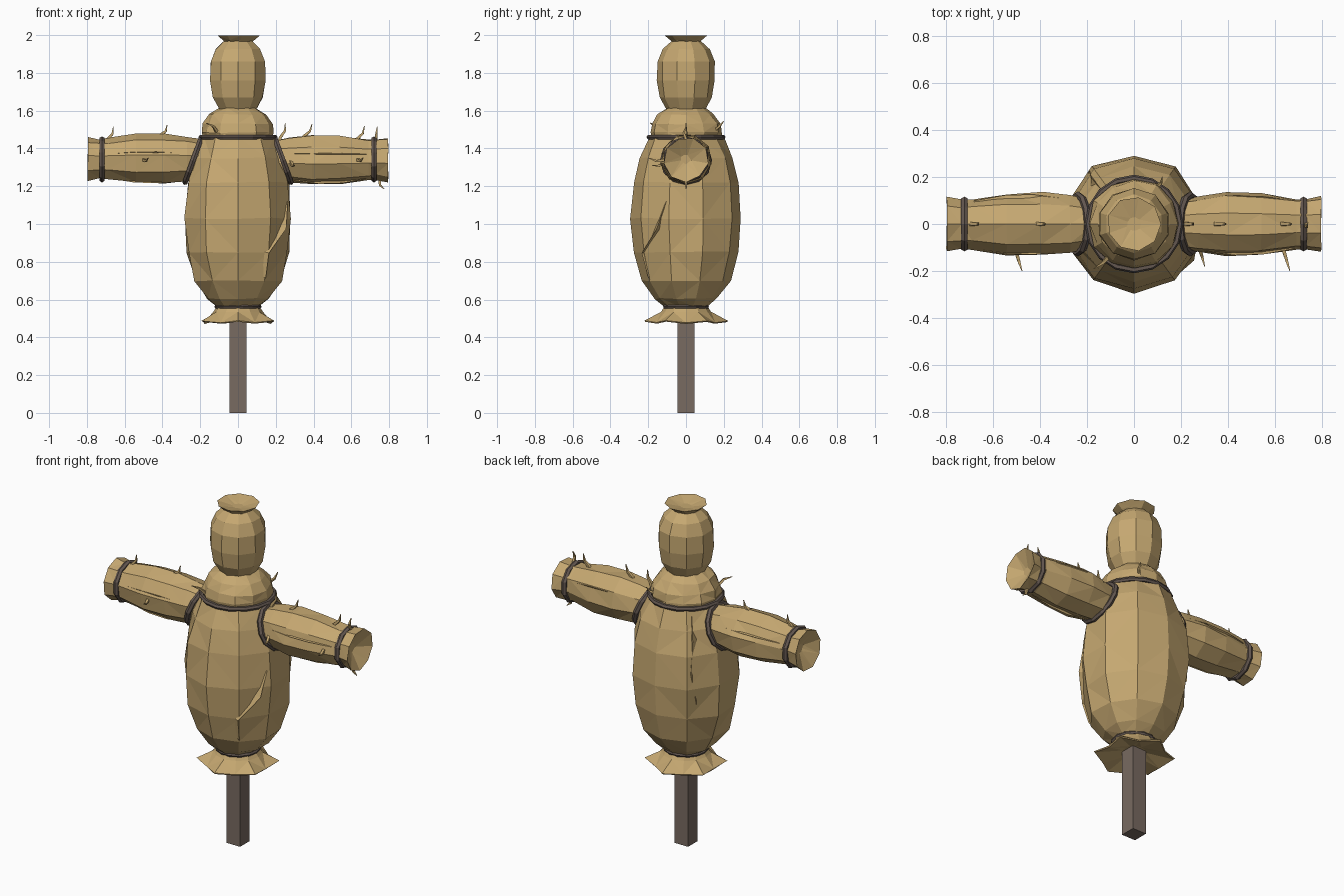
import bpy, bmesh, math, random
from mathutils import Vector, Matrix

if "Cube" in bpy.data.objects:
    bpy.data.objects.remove(bpy.data.objects["Cube"])

random.seed(4)


def material(name, rgb):
    m = bpy.data.materials.new(name)
    m.diffuse_color = (*rgb, 1)
    m.use_nodes = True
    m.node_tree.nodes["Principled BSDF"].inputs["Base Color"].default_value = m.diffuse_color
    return m


BURLAP = material("tan burlap", (0.56, 0.39, 0.165))
ROPE = material("dark rope", (0.125, 0.095, 0.08))
WOOD = material("brown wood", (0.19, 0.145, 0.12))


def finish(name, bm, mat):
    bmesh.ops.recalc_face_normals(bm, faces=bm.faces)
    me = bpy.data.meshes.new(name)
    bm.to_mesh(me)
    bm.free()
    me.materials.append(mat)
    ob = bpy.data.objects.new(name, me)
    bpy.context.collection.objects.link(ob)
    return ob


def lathe(name, profile, sides=10, jitter=0.0, star=(), place=Matrix(), turn=0.0, tri=True):
    """Faceted lathe of (radius, height); rings listed in star have alternating radii."""
    bm = bmesh.new()
    rings = []
    for i, (r, h) in enumerate(profile):
        ring = []
        for k in range(sides):
            a = math.tau * k / sides + turn
            rr = r + random.uniform(-jitter, jitter)
            hh = h + random.uniform(-jitter, jitter) * 0.5
            if i in star:
                rr *= 1.1 if k % 2 else 0.9
                hh += 0.006 if k % 2 else -0.004
            ring.append(bm.verts.new(place @ Vector((rr * math.cos(a), rr * math.sin(a), hh))))
        rings.append(ring)
    for lo, hi in zip(rings, rings[1:]):
        for k in range(sides):
            n = (k + 1) % sides
            bm.faces.new((lo[k], lo[n], hi[n], hi[k]))
    bm.faces.new(rings[0])
    bm.faces.new(rings[-1])
    if tri:
        bmesh.ops.triangulate(bm, faces=[f for f in bm.faces if len(f.verts) == 4])
    return finish(name, bm, BURLAP)


def rope(name, center, radius, tube, tilt=0.0, major=14):
    """Low-poly rope loop, tilted about y."""
    bpy.ops.mesh.primitive_torus_add(location=center, rotation=(0, tilt, 0), major_radius=radius,
                                     minor_radius=tube, major_segments=major, minor_segments=6)
    ob = bpy.context.object
    ob.name = name
    ob.data.materials.append(ROPE)


def fold(name, points, width, height):
    """Leaf-shaped raised crease along (position, outward normal) points."""
    bm = bmesh.new()
    rows = []
    last = len(points) - 1
    for i, (p, n) in enumerate(points):
        along = points[min(i + 1, last)][0] - points[max(i - 1, 0)][0]
        side = along.cross(n).normalized()
        w = 0.15 if i in (0, last) else 1
        rows.append([bm.verts.new(v) for v in (
            p - side * width * w - n * 0.02,
            p + side * width * w * 0.4 + n * height * w,
            p + side * width * w * 0.6 - n * 0.02)])
    for a, b in zip(rows, rows[1:]):
        for k in range(3):
            n = (k + 1) % 3
            bm.faces.new((a[k], a[n], b[n], b[k]))
    bm.faces.new(rows[0])
    bm.faces.new(rows[-1])
    finish(name, bm, BURLAP)


def straw(name, base, tip, sag=0.012):
    """Curved tapering stalk."""
    a, b = Vector(base), Vector(tip)
    d = (b - a).normalized()
    bend = Vector((1, 0, 0)).cross(d) if abs(d.x) < 0.3 else Vector((0, 1, 0)).cross(d)
    pts = [a - d * 0.02, a, (a + b) / 2 + bend.normalized() * sag, b]
    bm = bmesh.new()
    u = d.orthogonal().normalized()
    v = d.cross(u)
    rings = [[bm.verts.new(p + r * (u * x + v * y)) for x, y in ((1, 0), (0, 1), (-1, 0), (0, -1))]
             for p, r in zip(pts, (0.012, 0.011, 0.008, 0.002))]
    for lo, hi in zip(rings, rings[1:]):
        for k in range(4):
            n = (k + 1) % 4
            bm.faces.new((lo[k], lo[n], hi[n], hi[k]))
    bm.faces.new(rings[0])
    bm.faces.new(rings[-1])
    finish(name, bm, BURLAP)


# Post
bpy.ops.mesh.primitive_cube_add(size=1, location=(0, 0, 0.28))
post = bpy.context.object
post.name = "post"
post.scale = (0.09, 0.09, 0.56)
post.data.materials.append(WOOD)

# Stuffed body
BODY = [(0.11, 0.56), (0.165, 0.605), (0.238, 0.70), (0.28, 0.85), (0.297, 1.03),
        (0.282, 1.22), (0.25, 1.35), (0.195, 1.46)]
lathe("body", BODY, 10, 0.008, turn=math.pi / 2)

# Flared hem under the body
lathe("hem", [(0.105, 0.575), (0.13, 0.535), (0.2, 0.482), (0.195, 0.476), (0.06, 0.51)], 12, 0.003, star=(2, 3))

# Gathered collar
lathe("collar", [(0.185, 1.45), (0.192, 1.485), (0.183, 1.53), (0.15, 1.58), (0.105, 1.612)], 12, 0.007)

# Head with tied tuft
lathe("head", [(0.10, 1.605), (0.138, 1.67), (0.153, 1.76), (0.151, 1.86), (0.125, 1.925), (0.078, 1.967)],
      10, 0.003, turn=math.pi / 2, tri=False)
lathe("head_tuft", [(0.07, 1.96), (0.085, 1.973), (0.115, 1.998), (0.03, 1.978)], 9, 0.002)

# Body and base ropes
rope("chest_rope", (0, 0, 1.46), 0.195, 0.014, major=16)
rope("hem_rope", (0, 0, 0.562), 0.113, 0.012)

# Arms, cuffs and shoulder ropes on both sides
ARM = [(0.10, 0.17), (0.12, 0.27), (0.135, 0.39), (0.132, 0.54), (0.11, 0.69), (0.108, 0.73),
       (0.118, 0.795), (0.025, 0.745)]
AZ = 1.342
for s, side in ((-1, "left"), (1, "right")):
    place = Matrix.Translation((0, 0, AZ)) @ Matrix.Rotation(s * math.pi / 2, 4, 'Y')
    lathe(side + "_arm", ARM, 9, 0.005, place=place)
    rope(side + "_cuff_rope", (s * 0.72, 0, AZ), 0.106, 0.016, math.pi / 2, 10)
    rope(side + "_shoulder_rope", (s * 0.238, 0, AZ - 0.005), 0.122, 0.016, s * math.radians(70), 12)
    # Lengthwise creases in the cloth
    for deg in (65, 200, 285):
        c = math.radians(deg)
        n = Vector((0, math.sin(c), math.cos(c)))
        pts = [(Vector((s * x, 0, AZ)) + n * r, n)
               for x, r in ((0.30, 0.118), (0.43, 0.126), (0.55, 0.122), (0.68, 0.107))]
        fold(side + "_arm_crease", pts, 0.014, 0.01)


def on_body(deg, z):
    """Point and outward normal on the body surface."""
    for (r0, z0), (r1, z1) in zip(BODY, BODY[1:]):
        if z0 <= z <= z1:
            r = r0 + (r1 - r0) * (z - z0) / (z1 - z0)
            break
    n = Vector((math.cos(math.radians(deg)), math.sin(math.radians(deg)), 0))
    return n * (r - 0.008), n


# Body creases
for name, path in (("front_crease", ((-52, 0.62), (-56, 0.72), (-57, 0.85), (-33, 0.98), (-22, 1.12))),
                   ("back_crease", ((134, 1.44), (135, 1.3), (132, 1.12), (137, 0.93)))):
    pts = []
    for deg, z in path:
        p, n = on_body(deg, z)
        p.z = z
        pts.append((p, n))
    fold(name, pts, 0.026, 0.014)

# Loose straws: base and tip
STRAWS = [
    ((-0.69, 0, 1.45), (-0.66, 0, 1.515)), ((-0.41, 0, 1.472), (-0.375, 0, 1.525)),
    ((0.225, 0, 1.46), (0.25, 0, 1.535)), ((0.35, 0, 1.465), (0.392, 0, 1.53)),
    ((0.63, 0, 1.45), (0.67, 0, 1.52)), ((0.73, 0, 1.45), (0.737, 0, 1.515)),
    ((0.75, 0, 1.235), (0.775, 0, 1.185)), ((-0.5, -0.12, 1.34), (-0.475, -0.2, 1.35)),
    ((0.635, -0.11, 1.34), (0.662, -0.2, 1.35)), ((0.28, -0.11, 1.33), (0.3, -0.18, 1.31)),
    ((-0.11, -0.14, 1.485), (-0.17, -0.19, 1.535)), ((0.09, 0.15, 1.495), (0.12, 0.2, 1.545)),
]
for base, tip in STRAWS:
    straw("loose_straw", base, tip)
